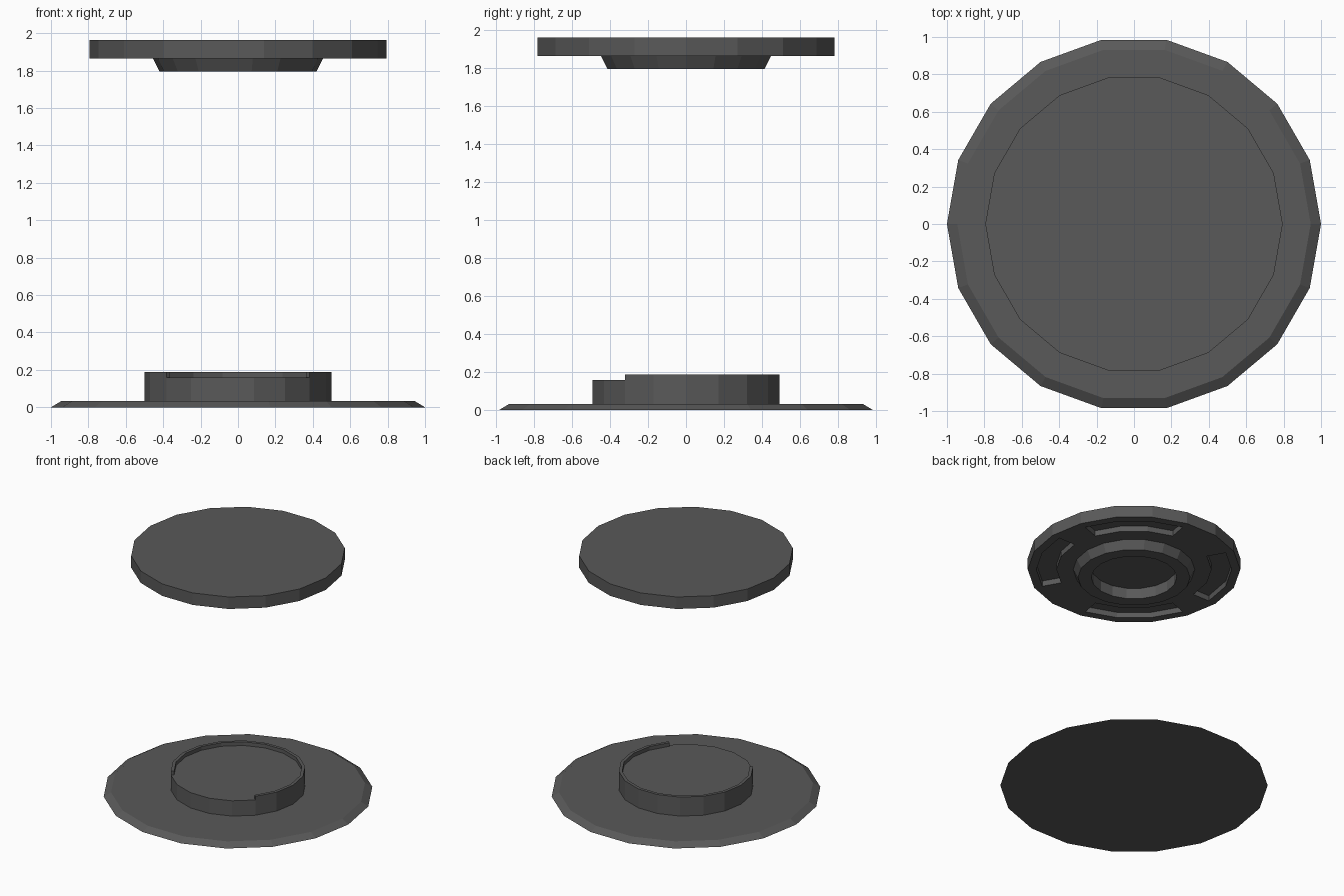
import bpy, bmesh, math

if "Cube" in bpy.data.objects:
    bpy.data.objects.remove(bpy.data.objects["Cube"])

SIDES = 18
STEP = 360 / SIDES

grey = bpy.data.materials.new("dark grey metal")
grey.diffuse_color = (0.1, 0.1, 0.1, 1)
grey.use_nodes = True
grey.node_tree.nodes["Principled BSDF"].inputs["Base Color"].default_value = grey.diffuse_color


def lathe(name, profile, arcs=(), ring=None, lift=0):
    """Revolve (radius, z) points, cap both ends; raise ring faces in the given arcs."""
    bm = bmesh.new()
    rings = [[bm.verts.new((r * math.cos(math.radians(i * STEP)),
                            r * math.sin(math.radians(i * STEP)), z))
              for i in range(SIDES)] for r, z in profile]
    bm.faces.new(rings[0])
    bm.faces.new(rings[-1])
    bands = []
    for a, b in zip(rings, rings[1:]):
        bands.append([bm.faces.new((a[i], a[(i + 1) % SIDES],
                                    b[(i + 1) % SIDES], b[i]))
                      for i in range(SIDES)])
    bmesh.ops.recalc_face_normals(bm, faces=bm.faces[:])
    for start, end in arcs:
        first, last = round(start / STEP), round(end / STEP)
        faces = [bands[ring][i % SIDES] for i in range(first, last)]
        new = bmesh.ops.extrude_face_region(bm, geom=faces)["geom"]
        for v in new:
            if isinstance(v, bmesh.types.BMVert):
                v.co.z += lift
        old = [f for f in faces if f.is_valid]
        if old:
            bmesh.ops.delete(bm, geom=old, context='FACES_ONLY')
    bmesh.ops.recalc_face_normals(bm, faces=bm.faces[:])
    me = bpy.data.meshes.new(name)
    bm.to_mesh(me)
    bm.free()
    me.materials.append(grey)
    ob = bpy.data.objects.new(name, me)
    bpy.context.collection.objects.link(ob)
    return ob


# Wide floor plate with chamfered edge
lathe("floor_plate", [(1, 0), (0.945, 0.033)])

# Raised pedestal with a partial rim, open at the front
lathe("pedestal", [(0.5, 0.03), (0.5, 0.158), (0.475, 0.158)],
      arcs=[(-40, 220)], ring=1, lift=0.03)

# Floating ceiling disc: hollow tapered nozzle and four recesses underneath
lathe("ceiling_disc",
      [(0.795, 1.963), (0.795, 1.865), (0.73, 1.865), (0.58, 1.865),
       (0.455, 1.865), (0.42, 1.796), (0.32, 1.796), (0.32, 1.885)],
      arcs=[(20, 80), (120, 180), (200, 260), (300, 360)], ring=2, lift=0.045)
